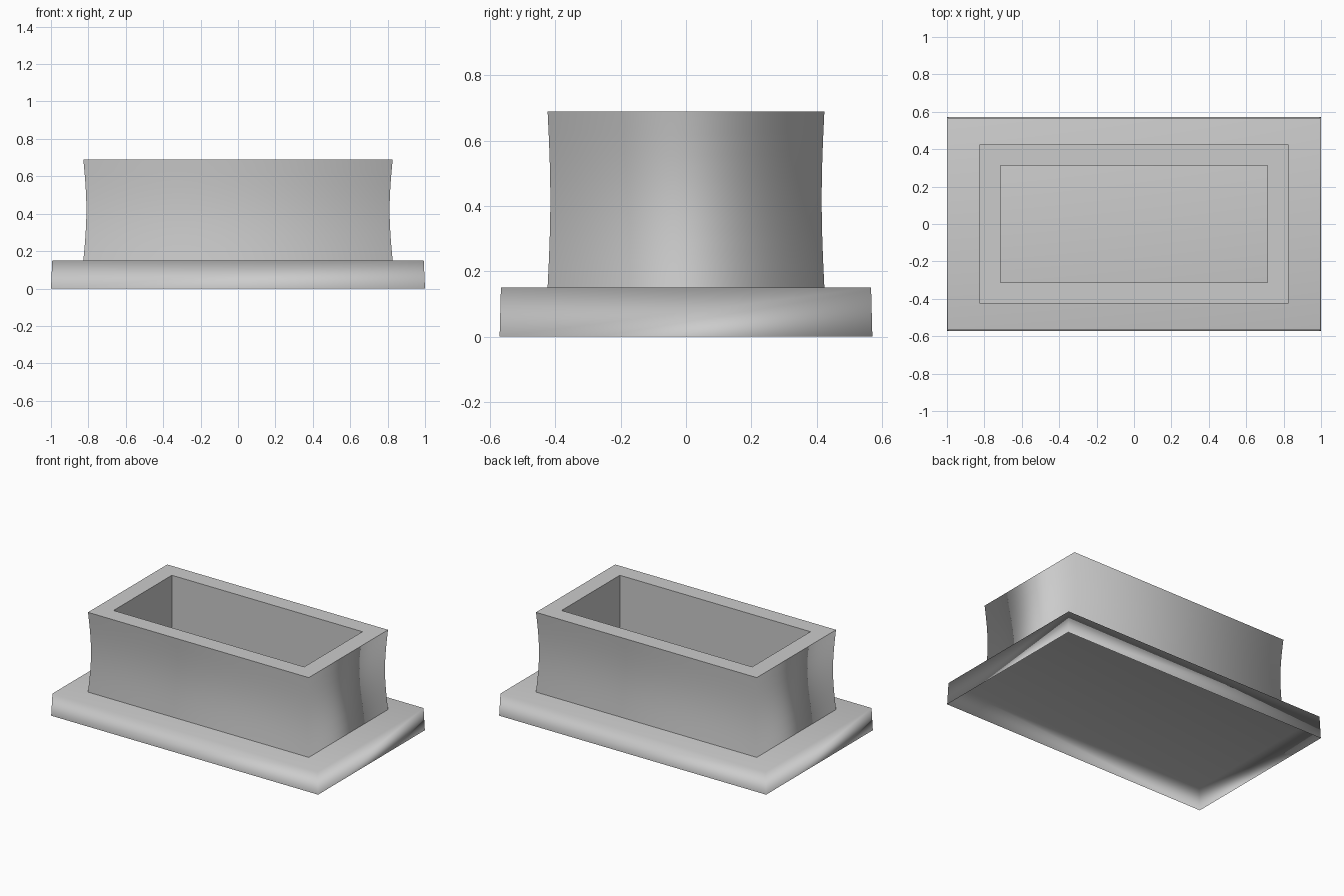
import bpy
import bmesh
import math

if "Cube" in bpy.data.objects:
    bpy.data.objects.remove(bpy.data.objects["Cube"], do_unlink=True)


def make_material(name, colour):
    mat = bpy.data.materials.new(name)
    mat.use_nodes = True
    mat.diffuse_color = colour
    mat.node_tree.nodes["Principled BSDF"].inputs["Base Color"].default_value = colour
    return mat


stone = make_material("light grey", (0.6, 0.6, 0.6, 1))


def loft(name, rings, smooth_steps, cap_end=False):
    """Stack rectangles (half width, half depth, height) and bridge them."""
    bm = bmesh.new()
    loops = [[bm.verts.new((sx * w, sy * d, z))
              for sx, sy in ((-1, -1), (1, -1), (1, 1), (-1, 1))]
             for w, d, z in rings]
    for step, (a, b) in enumerate(zip(loops, loops[1:])):
        for i in range(4):
            j = (i + 1) % 4
            face = bm.faces.new((a[i], a[j], b[j], b[i]))
            face.smooth = step < smooth_steps
    if cap_end:
        bm.faces.new(loops[-1]).smooth = True
    # Keep every edge of a flat face crisp
    for edge in bm.edges:
        edge.smooth = all(f.smooth for f in edge.link_faces)
    mesh = bpy.data.meshes.new(name)
    bm.to_mesh(mesh)
    bm.free()
    mesh.materials.append(stone)
    obj = bpy.data.objects.new(name, mesh)
    bpy.context.collection.objects.link(obj)
    # Let the large faces dominate the soft shading
    normals = obj.modifiers.new("Weighted Normals", 'WEIGHTED_NORMAL')
    normals.mode = 'FACE_AREA'
    normals.keep_sharp = True


# Plinth: slightly tapered, softly shaded shell that is open underneath
BASE_TOP = 0.15
loft("plinth", [(1, 0.571, 0), (0.993, 0.567, BASE_TOP)],
     smooth_steps=1, cap_end=True)

# Trough: waisted outer wall, flat rim and straight inner wall;
# the plinth top forms its floor
TOP, STEPS = 0.69, 8
outer = []
for k in range(STEPS + 1):
    t = k / STEPS
    waist = 1 - 0.02 * math.sin(math.pi * t)
    outer.append((0.827 * waist, 0.424 * waist, BASE_TOP + (TOP - BASE_TOP) * t))
inner = [(0.714, 0.312, z) for z in (TOP, BASE_TOP)]
loft("trough", outer + inner, smooth_steps=STEPS)
